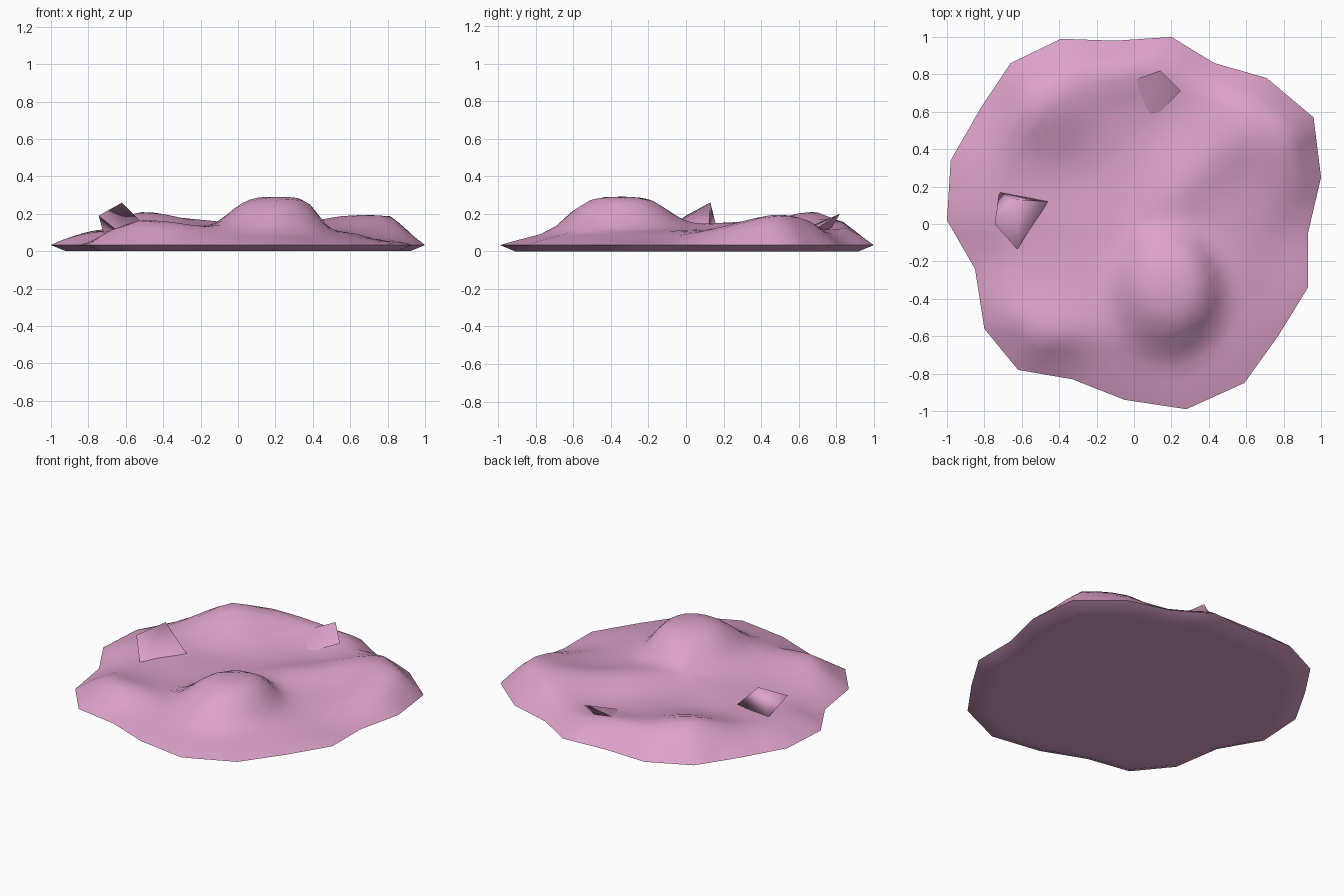
import bpy, bmesh, math
from mathutils import Vector

if "Cube" in bpy.data.objects:
    bpy.data.objects.remove(bpy.data.objects["Cube"])

pink = bpy.data.materials.new("soft_pink")
pink.diffuse_color = (0.72, 0.36, 0.59, 1)
pink.use_nodes = True
pink.node_tree.nodes["Principled BSDF"].inputs["Base Color"].default_value = pink.diffuse_color

# Irregular rim, counter-clockwise from the back
RIM = [(0.2, 1.0), (-0.1, 0.98), (-0.39, 0.99), (-0.66, 0.86), (-0.82, 0.62), (-0.98, 0.34),
       (-1.0, 0.02), (-0.85, -0.24), (-0.8, -0.56), (-0.62, -0.78), (-0.33, -0.83),
       (-0.05, -0.94), (0.28, -0.99), (0.59, -0.85), (0.77, -0.6), (0.93, -0.34),
       (0.93, -0.05), (1.0, 0.25), (0.96, 0.57), (0.71, 0.78), (0.43, 0.86)]
# Soft lumps and dips: x, y, height, x radius, y radius
LUMPS = [(-0.49, 0.65, 0.095, 0.26, 0.24), (0.83, 0.47, 0.07, 0.24, 0.26),
         (-0.48, -0.57, 0.05, 0.27, 0.16), (-0.1, 0.84, 0.045, 0.25, 0.16),
         (0.5, 0.55, 0.02, 0.25, 0.25), (-0.3, 0.25, -0.03, 0.38, 0.26),
         (0.2, 0.55, -0.025, 0.22, 0.2), (-0.8, -0.2, -0.04, 0.16, 0.2),
         (0.8, -0.2, -0.05, 0.2, 0.28), (-0.4, -0.15, -0.015, 0.3, 0.2)]


def height(x, y, f):
    h = 0.083
    for cx, cy, a, rx, ry in LUMPS:
        h += a * math.exp(-((x - cx) / rx) ** 2 - ((y - cy) / ry) ** 2)
    # Diagonal crest from the middle to the back right
    along, across = x + y - 0.7, x - y - 0.05
    h += 0.04 * math.exp(-(along / 0.65) ** 4 - (across / 0.22) ** 2)
    # Flat-topped main hump, steeper on its right side
    dx = x - 0.2
    d = (dx / (0.28 if dx < 0 else 0.24)) ** 2 + ((y + 0.35) / 0.3) ** 2
    h += 0.175 * math.exp(-d ** (1.7 + min(1, max(0, dx / 0.2))))
    # Steep rim all round, with a long slope at the front right
    r = max(math.hypot(x, y), 0.01)
    w = 0.16 + 0.24 * max(0, (0.5 * x - 0.86 * y) / r) ** 2 + 0.06 * max(0, -x / r)
    t = min(1, (1 - f) / w)
    return 0.033 + h * t * (1.4 - 0.4 * t)


def finish(bm, name, angle):
    bmesh.ops.recalc_face_normals(bm, faces=bm.faces)
    me = bpy.data.meshes.new(name)
    bm.to_mesh(me)
    bm.free()
    me.materials.append(pink)
    ob = bpy.data.objects.new(name, me)
    bpy.context.collection.objects.link(ob)
    bpy.ops.object.select_all(action='DESELECT')
    ob.select_set(True)
    bpy.context.view_layer.objects.active = ob
    bpy.ops.object.shade_smooth_by_angle(angle=math.radians(angle))
    return ob


# Lumpy slab: concentric rings over the top, a bevelled underside
STEPS = 3
rim = []
for i, p in enumerate(RIM):
    a, b = Vector(p), Vector(RIM[(i + 1) % len(RIM)])
    rim += [a.lerp(b, k / STEPS) for k in range(STEPS)]
n = len(rim)
bm = bmesh.new()
rings = [[bm.verts.new((p.x * f, p.y * f, 0)) for p in rim] for f in (0.86, 0.92)]
for f in (1, 0.96, 0.91, 0.85, 0.78, 0.7, 0.62, 0.54, 0.46, 0.38, 0.3, 0.2, 0.1):
    rings.append([bm.verts.new((p.x * f, p.y * f, height(p.x * f, p.y * f, f))) for p in rim])
for lo, hi in zip(rings, rings[1:]):
    for i in range(n):
        j = (i + 1) % n
        bm.faces.new((lo[i], lo[j], hi[j], hi[i]))
top = bm.verts.new((0, 0, height(0, 0, 0)))
for i in range(n):
    bm.faces.new((rings[-1][i], rings[-1][(i + 1) % n], top))
bm.faces.new(rings[0][::-1])
finish(bm, "lumpy_slab", 80)


# Small raised folds that poke out of the surface
def fold(name, points):
    bm = bmesh.new()
    for p in points:
        bm.verts.new(p)
    bmesh.ops.convex_hull(bm, input=bm.verts)
    finish(bm, name, 80)


fold("left_fold", [(-0.745, 0.0, 0.19), (-0.62, 0.13, 0.26), (-0.72, 0.17, 0.1),
                   (-0.62, -0.14, 0.09), (-0.46, 0.12, 0.1), (-0.66, 0.08, 0.07)])
fold("back_fold", [(0.14, 0.82, 0.2), (0.0, 0.77, 0.14), (0.25, 0.71, 0.13),
                   (0.08, 0.54, 0.08), (0.12, 0.76, 0.1)])
